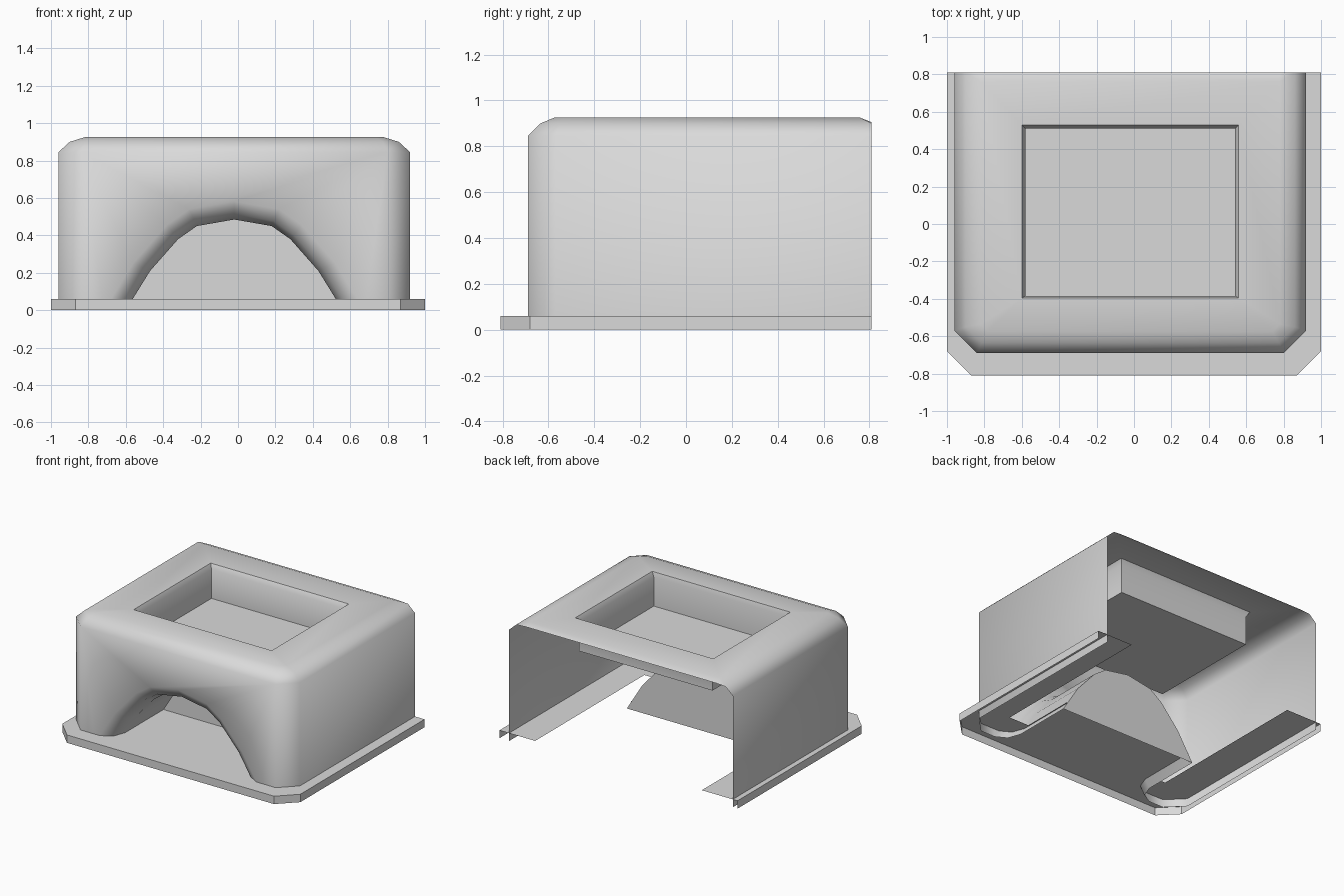
import bpy, math

if "Cube" in bpy.data.objects:
    bpy.data.objects.remove(bpy.data.objects["Cube"], do_unlink=True)

GREY = (0.7, 0.7, 0.7, 1)
mat = bpy.data.materials.new("light grey")
mat.use_nodes = True
mat.diffuse_color = GREY
mat.node_tree.nodes["Principled BSDF"].inputs["Base Color"].default_value = GREY

CX, BACK, FRONT = -0.02, 0.81, -0.69   # hood centre line, open back, front wall
NICHE_END = -0.09


class Sheet:
    """Collects points and faces of one sheet-like part."""

    def __init__(self):
        self.verts, self.faces = [], []

    def ring(self, points):
        start = len(self.verts)
        self.verts += points
        return list(range(start, len(self.verts)))

    def bridge(self, a, b, closed=False, skip=()):
        n = len(a)
        for i in range(n if closed else n - 1):
            if i not in skip:
                j = (i + 1) % n
                self.faces.append((a[i], a[j], b[j], b[i]))

    def build(self, name, angle):
        mesh = bpy.data.meshes.new(name)
        mesh.from_pydata(self.verts, [], self.faces)
        mesh.materials.append(mat)
        obj = bpy.data.objects.new(name, mesh)
        bpy.context.collection.objects.link(obj)
        bpy.ops.object.select_all(action='DESELECT')
        obj.select_set(True)
        bpy.context.view_layer.objects.active = obj
        bpy.ops.object.mode_set(mode='EDIT')
        bpy.ops.mesh.select_all(action='SELECT')
        bpy.ops.mesh.normals_make_consistent(inside=False)
        bpy.ops.object.mode_set(mode='OBJECT')
        bpy.ops.object.shade_smooth_by_angle(angle=math.radians(angle))


def u_plan(cx, half, front, back, cut, z):
    """U outline from left back to right back, with two cut front corners."""
    side = [(half, back), (half, front + cut), (half - cut, front)]
    return ([(cx - x, y, z) for x, y in side]
            + [(cx + x, y, z) for x, y in reversed(side)])


def rect(x0, x1, y0, y1, z):
    return [(x0, y1, z), (x0, y0, z), (x1, y0, z), (x1, y1, z)]


def arch(scale, y):
    """Faceted arch outline, left foot to right foot."""
    half = [(0.58, 0), (0.45, 0.21), (0.3, 0.38), (0.2, 0.45)]
    pts = [(-x, z) for x, z in half] + [(0, 0.485)] + half[::-1]
    return [(CX + x * scale, y, z * scale) for x, z in pts]


# Hood: walls, rounded shoulder, top with a recess, front with an arched niche
hood = Sheet()
base = hood.ring(u_plan(CX, 0.94, FRONT, BACK, 0.12, 0))
wall = hood.ring(u_plan(CX, 0.94, FRONT, BACK, 0.12, 0.845))
bend = hood.ring(u_plan(CX, 0.88, -0.635, BACK, 0.085, 0.9))
rim = hood.ring(u_plan(CX, 0.8, -0.575, 0.76, 0.04, 0.925))
hood.bridge(base, wall, skip=(2,))
hood.bridge(wall, bend)
hood.bridge(bend, rim)
# back lip of the top
lip = hood.ring([(CX - 0.8, BACK, 0.905), (CX + 0.8, BACK, 0.905)])
hood.faces += [(lip[0], lip[1], rim[5], rim[0]),
               (lip[0], rim[0], bend[0]), (lip[1], bend[5], rim[5])]
# top frame and recess
opening = hood.ring(rect(-0.6, 0.56, -0.395, 0.53, 0.925))
edge = hood.ring(rect(-0.58, 0.54, -0.385, 0.51, 0.89))
floor = hood.ring(rect(-0.58, 0.54, -0.385, 0.51, 0.67))
hood.faces += [(rim[0], rim[1], opening[1], opening[0]),
               (rim[1], rim[2], opening[1]),
               (rim[2], rim[3], opening[2], opening[1]),
               (rim[3], rim[4], opening[2]),
               (rim[4], rim[5], opening[3], opening[2]),
               (rim[5], rim[0], opening[0], opening[3])]
hood.bridge(opening, edge, closed=True)
hood.bridge(edge, floor, closed=True)
hood.faces.append(tuple(floor))
# front wall with the arch, flared edge, tunnel and end wall
outer = hood.ring(arch(1.2, FRONT))
middle = hood.ring(arch(1.06, -0.645))
inner = hood.ring(arch(1.0, -0.55))
end = hood.ring(arch(1.0, NICHE_END))
hood.faces.append(tuple([wall[2], base[2]] + outer + [base[3], wall[3]]))
hood.bridge(outer, middle)
hood.bridge(middle, inner)
hood.bridge(inner, end)
hood.faces.append(tuple(end))
hood.build("hood", 55)

# Base flange: thin plate around three sides with a turned-down rim
flange = Sheet()
top = flange.ring(u_plan(0, 1.0, -BACK, BACK, 0.13, 0.06))
bottom = flange.ring(u_plan(0, 1.0, -BACK, BACK, 0.13, 0))
inside = flange.ring(rect(-0.7, 0.7, -0.5, BACK, 0.06))
flange.bridge(top, bottom)
flange.faces += [(top[0], top[1], inside[1], inside[0]),
                 (top[1], top[2], inside[1]),
                 (top[2], top[3], inside[2], inside[1]),
                 (top[3], top[4], inside[2]),
                 (top[4], top[5], inside[3], inside[2])]
flange.build("base_flange", 30)

# Floor of the niche
niche = Sheet()
niche.faces.append(tuple(niche.ring(rect(CX - 0.55, CX + 0.55, -0.5, NICHE_END, 0.06))))
niche.build("niche_floor", 30)
